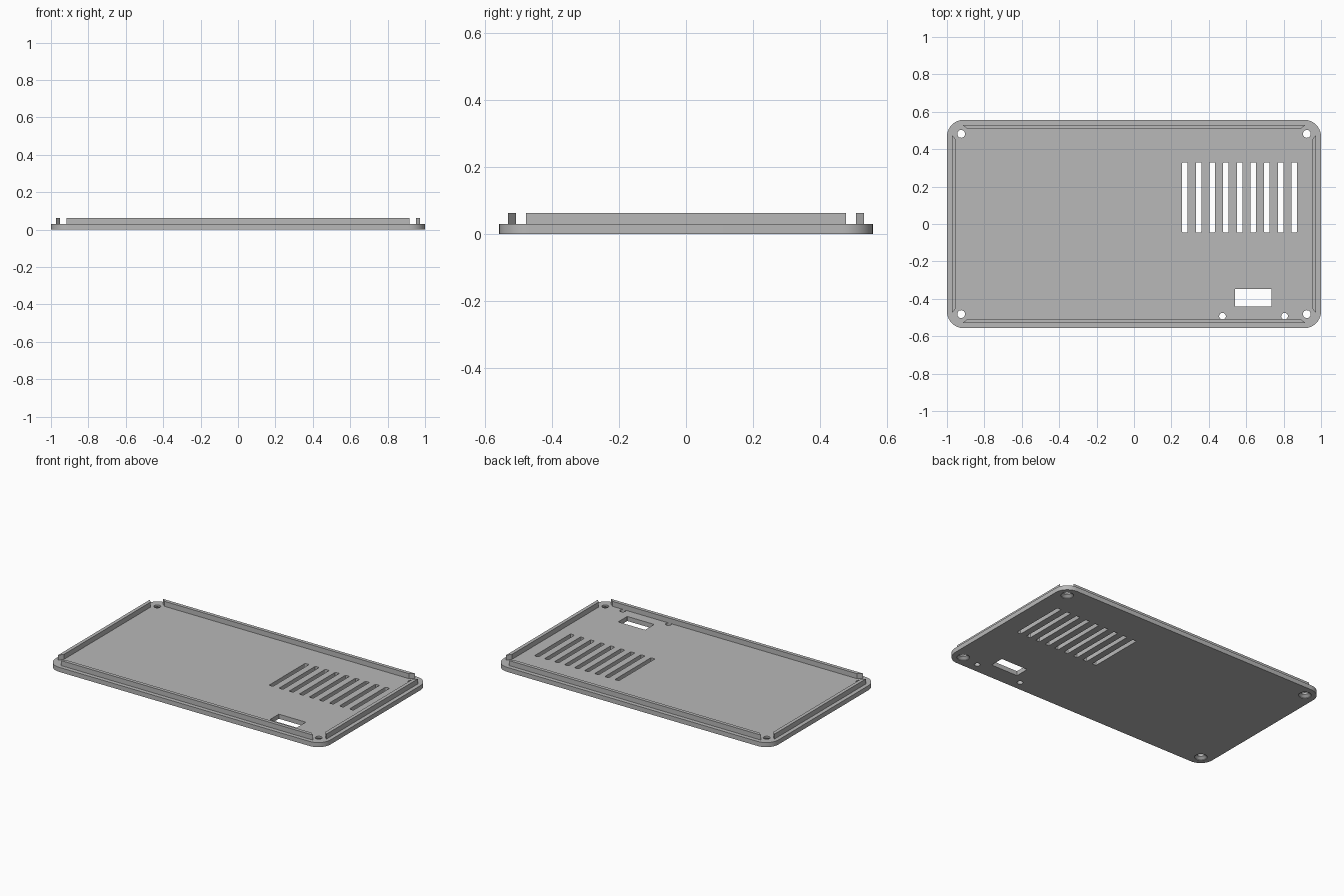
import bpy
import bmesh
from math import cos, sin, pi, tau, radians

if "Cube" in bpy.data.objects:
    bpy.data.objects.remove(bpy.data.objects["Cube"])

HALF_X, HALF_Y = 1.0, 0.557
FLOOR, LIP_TOP = 0.03, 0.063

grey = bpy.data.materials.new("grey_plastic")
grey.use_nodes = True
colour = (0.48, 0.48, 0.48, 1)
grey.diffuse_color = colour
grey.node_tree.nodes["Principled BSDF"].inputs["Base Color"].default_value = colour


def loft(bm, rings):
    """Join equal-length rings of points into a capped solid."""
    rows = [[bm.verts.new(p) for p in ring] for ring in rings]
    n = len(rows[0])
    for low, high in zip(rows, rows[1:]):
        for i in range(n):
            j = (i + 1) % n
            bm.faces.new((low[i], low[j], high[j], high[i]))
    bm.faces.new(rows[0][::-1])
    bm.faces.new(rows[-1])


def prism(bm, outline, z0, z1):
    loft(bm, [[(x, y, z) for x, y in outline] for z in (z0, z1)])


def rounded(cx, cy, hx, hy, r, steps):
    """Outline of a rectangle with rounded corners."""
    pts = []
    for k, (sx, sy) in enumerate([(1, 1), (-1, 1), (-1, -1), (1, -1)]):
        for i in range(steps + 1):
            a = (k + i / steps) * pi / 2
            pts.append((cx + sx * (hx - r) + r * cos(a),
                        cy + sy * (hy - r) + r * sin(a)))
    return pts


def turned(bm, cx, cy, profile, sides=24):
    """Round solid from (radius, height) pairs."""
    loft(bm, [[(cx + r * cos(tau * i / sides), cy + r * sin(tau * i / sides), z)
               for i in range(sides)] for r, z in profile])


def finish(bm, name):
    bmesh.ops.recalc_face_normals(bm, faces=bm.faces)
    mesh = bpy.data.meshes.new(name)
    bm.to_mesh(mesh)
    bm.free()
    mesh.materials.append(grey)
    obj = bpy.data.objects.new(name, mesh)
    bpy.context.collection.objects.link(obj)
    return obj


# Base plate
bm = bmesh.new()
prism(bm, rounded(0, 0, HALF_X, HALF_Y, 0.09, 10), 0, FLOOR)
plate = finish(bm, "base_plate")

# Cutter holding every opening in the plate
bm = bmesh.new()
for i in range(9):                                   # vent slots
    prism(bm, rounded(0.272 + i * 0.0731, 0.142, 0.0145, 0.188, 0.005, 3), -0.02, 0.05)
prism(bm, rounded(0.638, -0.394, 0.098, 0.047, 0.001, 1), -0.02, 0.05)   # port window
for x in (0.473, 0.805):                             # small peg holes
    turned(bm, x, -0.493, [(0.018, -0.02), (0.018, 0.05)])
for sx in (-1, 1):                                   # countersunk screw holes
    for sy in (-1, 1):
        turned(bm, sx * 0.924, sy * 0.482,
               [(0.038, -0.02), (0.038, 0.004), (0.021, 0.018), (0.021, 0.05)])
cutter = finish(bm, "openings_cutter")
cutter.hide_render = True

cut = plate.modifiers.new("openings", "BOOLEAN")
cut.operation = "DIFFERENCE"
cut.solver = "EXACT"
cut.object = cutter
bpy.context.view_layer.objects.active = plate
plate.select_set(True)
bpy.ops.object.modifier_apply(modifier=cut.name)
bpy.data.objects.remove(cutter)
bpy.ops.object.shade_smooth_by_angle(angle=radians(30))

# Raised locating lips with mitred ends
for name, s in (("front_lip", -1), ("back_lip", 1)):
    bm = bmesh.new()
    prism(bm, [(-0.917, s * 0.53), (0.917, s * 0.53),
               (0.888, s * 0.507), (-0.888, s * 0.507)], FLOOR, LIP_TOP)
    finish(bm, name)
for name, s in (("right_lip", -1), ("left_lip", 1)):
    bm = bmesh.new()
    prism(bm, [(s * 0.974, -0.477), (s * 0.974, 0.477),
               (s * 0.951, 0.45), (s * 0.951, -0.45)], FLOOR, LIP_TOP)
    finish(bm, name)
